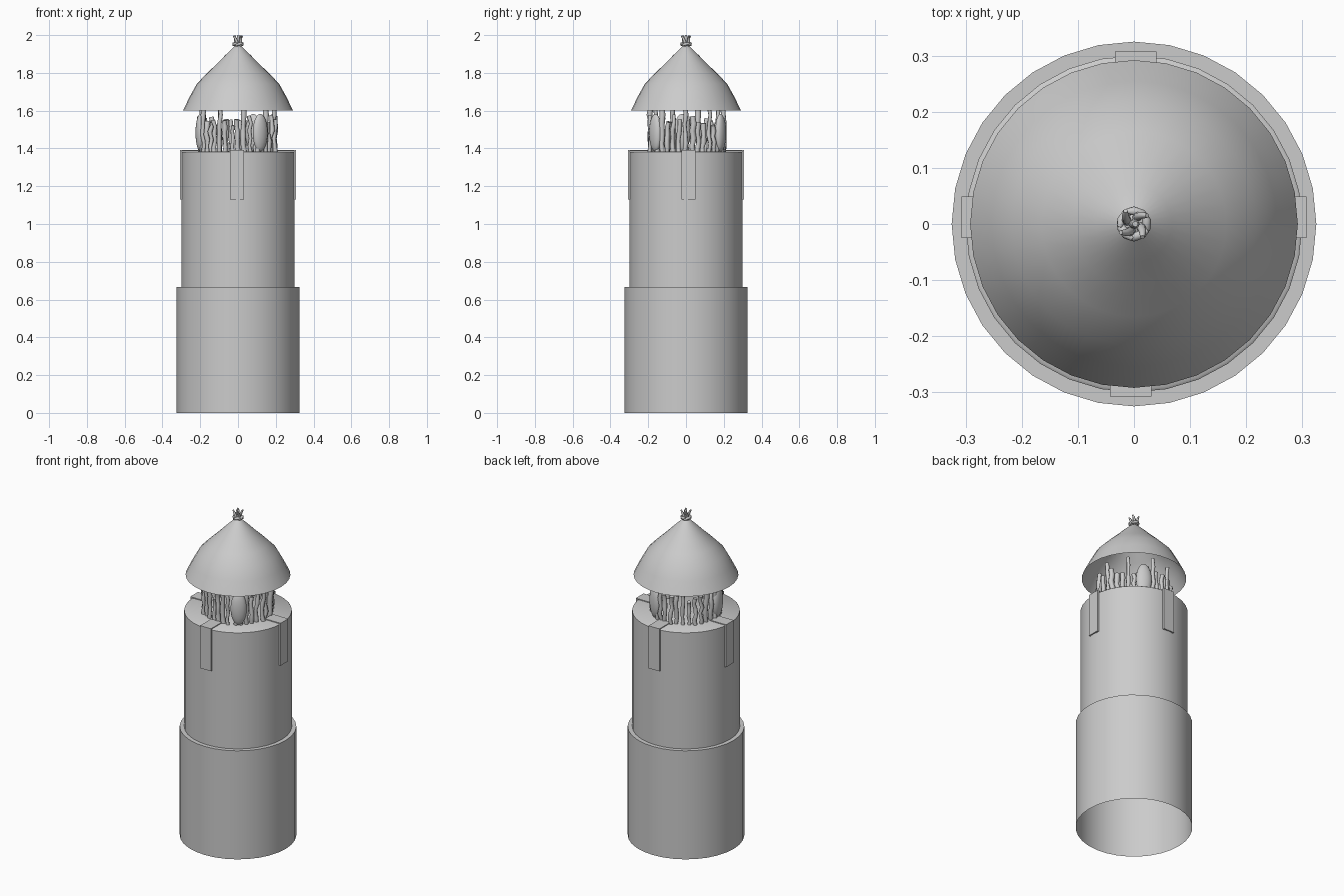
import bpy, bmesh, math, random
from mathutils import Vector, Matrix

if "Cube" in bpy.data.objects:
    bpy.data.objects.remove(bpy.data.objects["Cube"])

random.seed(4)


def finish(name, bm, angle=40):
    bmesh.ops.recalc_face_normals(bm, faces=bm.faces)
    me = bpy.data.meshes.new(name)
    bm.to_mesh(me)
    bm.free()
    ob = bpy.data.objects.new(name, me)
    bpy.context.collection.objects.link(ob)
    bpy.ops.object.select_all(action='DESELECT')
    ob.select_set(True)
    bpy.context.view_layer.objects.active = ob
    bpy.ops.object.shade_smooth_by_angle(angle=math.radians(angle))
    return ob


def lathe(name, profile, sides=32, cap_top=False):
    bm = bmesh.new()
    rings = [[bm.verts.new((r * math.cos(2 * math.pi * i / sides),
                            r * math.sin(2 * math.pi * i / sides), z))
              for i in range(sides)] for r, z in profile]
    for a, b in zip(rings, rings[1:]):
        for i in range(sides):
            j = (i + 1) % sides
            bm.faces.new((a[i], a[j], b[j], b[i]))
    if cap_top:
        bm.faces.new(rings[-1])
    return finish(name, bm)


def tube(bm, points, radii, sides=8):
    pts = [Vector(p) for p in points]
    rings = []
    for k, p in enumerate(pts):
        d = pts[min(k + 1, len(pts) - 1)] - pts[max(k - 1, 0)]
        rot = Vector((0, 0, 1)).rotation_difference(d.normalized())
        rings.append([bm.verts.new(p + rot @ Vector((
            radii[k] * math.cos(2 * math.pi * i / sides),
            radii[k] * math.sin(2 * math.pi * i / sides), 0))) for i in range(sides)])
    for a, b in zip(rings, rings[1:]):
        for i in range(sides):
            j = (i + 1) % sides
            bm.faces.new((a[i], a[j], b[j], b[i]))
    bm.faces.new(rings[0])
    bm.faces.new(rings[-1])


# Stepped tower body, open underneath
lathe("tower_body", [(0.325, 0), (0.325, 0.667), (0.30, 0.667), (0.30, 1.38),
                     (0.295, 1.384)], cap_top=True)

# Domed conical roof, open underneath
lathe("roof", [(0.292, 1.60), (0.255, 1.675), (0.218, 1.742), (0.165, 1.797),
               (0.11, 1.85), (0.068, 1.893), (0.03, 1.93), (0.012, 1.945)], cap_top=True)

# Four bent straps hanging over the rim
for name, ang, off in (("right", 0, 0.012), ("back", 90, -0.003),
                       ("left", 180, -0.012), ("front", 270, -0.006)):
    bm = bmesh.new()
    path = [(0.20, 1.391), (0.307, 1.391), (0.307, 1.13), (0.296, 1.13),
            (0.296, 1.386), (0.20, 1.386)]
    face = bm.faces.new([bm.verts.new((x, off - 0.037, z)) for x, z in path])
    ext = bmesh.ops.extrude_face_region(bm, geom=[face])
    bmesh.ops.translate(bm, vec=(0, 0.074, 0),
                        verts=[v for v in ext["geom"] if isinstance(v, bmesh.types.BMVert)])
    bmesh.ops.rotate(bm, verts=bm.verts, matrix=Matrix.Rotation(math.radians(ang), 3, 'Z'))
    finish(name + "_strap", bm, 30)

# Ring of crooked sticks
bm = bmesh.new()
count = 36
for n in range(count):
    a = 2 * math.pi * (n + random.uniform(-0.2, 0.2)) / count
    r = 0.197 + random.uniform(-0.012, 0.006)
    top = 1.63 if n % 4 == 0 else random.uniform(1.52, 1.58)
    rad = random.uniform(0.010, 0.014)
    pts, radii = [], []
    for k in range(6):
        t = k / 5
        rr = r + random.uniform(-0.006, 0.006)
        aa = a + random.uniform(-0.03, 0.03)
        pts.append((rr * math.cos(aa), rr * math.sin(aa), 1.375 + t * (top - 1.375)))
        radii.append(rad * random.uniform(0.85, 1.2))
    tube(bm, pts, radii)
finish("stick_ring", bm, 50)

# Three upright oval stones between the sticks
for n, deg in enumerate((-54, 66, 186)):
    bm = bmesh.new()
    bmesh.ops.create_uvsphere(bm, u_segments=20, v_segments=12, radius=1)
    m = (Matrix.Rotation(math.radians(deg), 4, 'Z') @ Matrix.Translation((0.20, 0, 1.483))
         @ Matrix.Diagonal((0.026, 0.045, 0.1, 1)))
    bmesh.ops.transform(bm, matrix=m, verts=bm.verts)
    finish(f"oval_stone_{n + 1}", bm, 60)

# Twisted finial: lower pinwheel of knots and prongs leaning outward
bm = bmesh.new()
for n in range(5):
    a = 2 * math.pi * n / 5
    rot = Matrix.Rotation(a, 3, 'Z')
    tube(bm, [rot @ Vector(p) for p in ((0.018, -0.02, 1.945), (0.022, -0.008, 1.951),
                                        (0.022, 0.008, 1.955), (0.018, 0.02, 1.957))],
         (0.004, 0.008, 0.008, 0.004))
for n in range(4):
    rot = Matrix.Rotation(math.pi / 2 * n + 0.2, 3, 'Z')
    tube(bm, [rot @ Vector(p) for p in ((0.006, 0.01, 1.935), (0.010, 0.012, 1.965),
                                        (0.018, 0.012, 1.985), (0.026, 0.010, 1.996))],
         (0.008, 0.008, 0.006, 0.004))
tube(bm, [(0, 0, 1.93), (0, 0, 1.96), (0.002, 0, 1.99), (0.002, 0, 2.0)],
     (0.01, 0.009, 0.008, 0.005))
finish("finial", bm, 50)
